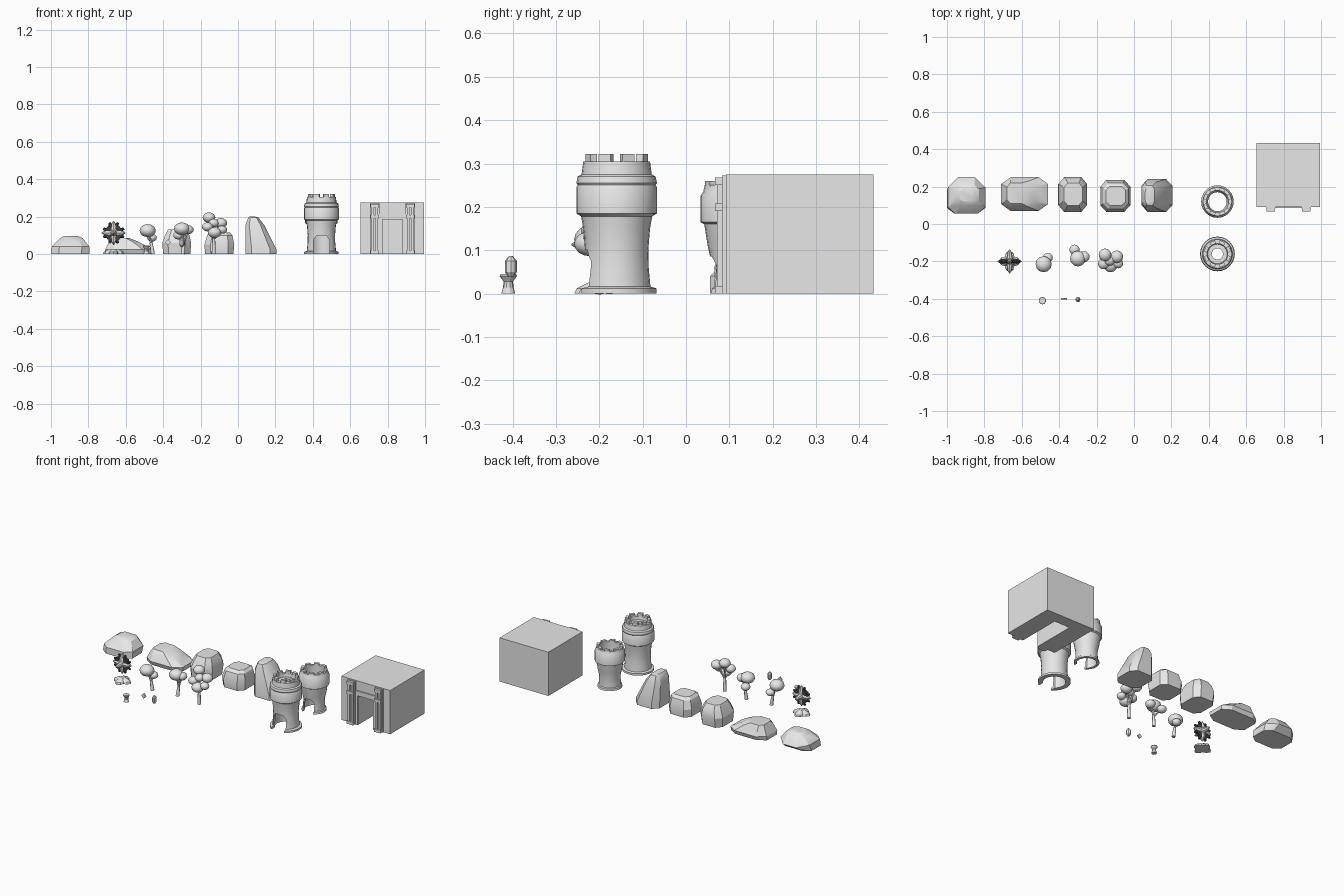
import bpy, bmesh, math
from mathutils import Vector, Matrix

if "Cube" in bpy.data.objects:
    bpy.data.objects.remove(bpy.data.objects["Cube"])


def material(name, value):
    m = bpy.data.materials.new(name)
    m.diffuse_color = (value, value, value, 1)
    m.use_nodes = True
    m.node_tree.nodes["Principled BSDF"].inputs["Base Color"].default_value = m.diffuse_color
    return m


GREY = material("light_grey", 0.8)
DARK = material("charcoal", 0.05)


def finish(name, bm, mat=GREY, smooth=None):
    bmesh.ops.recalc_face_normals(bm, faces=bm.faces)
    me = bpy.data.meshes.new(name)
    bm.to_mesh(me)
    bm.free()
    me.materials.append(mat)
    ob = bpy.data.objects.new(name, me)
    bpy.context.collection.objects.link(ob)
    if smooth:
        bpy.ops.object.select_all(action='DESELECT')
        ob.select_set(True)
        bpy.context.view_layer.objects.active = ob
        bpy.ops.object.shade_smooth_by_angle(angle=math.radians(smooth))
    return ob


def add_box(bm, x0, x1, y0, y1, z0, z1):
    size = Matrix.Diagonal((x1 - x0, y1 - y0, z1 - z0, 1))
    mid = Matrix.Translation(((x0 + x1) / 2, (y0 + y1) / 2, (z0 + z1) / 2))
    bmesh.ops.create_cube(bm, size=1, matrix=mid @ size)


def add_cone(bm, a, b, ra, rb, seg=8):
    a, b = Vector(a), Vector(b)
    rot = (b - a).to_track_quat('Z', 'Y').to_matrix().to_4x4()
    bmesh.ops.create_cone(bm, cap_ends=True, segments=seg, radius1=ra, radius2=rb,
                          depth=(b - a).length, matrix=Matrix.Translation((a + b) / 2) @ rot)


def add_ball(bm, c, r, u=12, v=8):
    bmesh.ops.create_uvsphere(bm, u_segments=u, v_segments=v, radius=1,
                              matrix=Matrix.Translation(c) @ Matrix.Diagonal((*r, 1)))


def add_prism(bm, pts, y0, y1):
    """Extrude an xz outline along y."""
    f = bm.faces.new([bm.verts.new((x, y0, z)) for x, z in pts])
    new = bmesh.ops.extrude_face_region(bm, geom=[f])['geom']
    bmesh.ops.translate(bm, vec=(0, y1 - y0, 0),
                        verts=[v for v in new if isinstance(v, bmesh.types.BMVert)])


def cut(ob, bm, name):
    cutter = finish(name, bm)
    cutter.hide_render = True
    cutter.hide_viewport = True
    mod = ob.modifiers.new("opening", 'BOOLEAN')
    mod.operation, mod.solver, mod.object = 'DIFFERENCE', 'EXACT', cutter


# Boulders: hull of stacked chamfered rectangles (x0, x1, y0, y1, z)
def rock(name, sections):
    bm = bmesh.new()
    for x0, x1, y0, y1, z in sections:
        cx, cy = (x1 - x0) * .2, (y1 - y0) * .2
        for x, y in ((x0 + cx, y0), (x1 - cx, y0), (x1, y0 + cy), (x1, y1 - cy),
                     (x1 - cx, y1), (x0 + cx, y1), (x0, y1 - cy), (x0, y0 + cy)):
            bm.verts.new((x, y, z))
    res = bmesh.ops.convex_hull(bm, input=bm.verts)
    inside = {g for g in res['geom_interior'] if isinstance(g, bmesh.types.BMVert)}
    bmesh.ops.delete(bm, geom=list(inside), context='VERTS')
    bmesh.ops.dissolve_limit(bm, angle_limit=.03, verts=bm.verts, edges=bm.edges)
    finish(name, bm, smooth=25)


rock("dome_rock", [(-1, -.795, .055, .21, 0), (-.995, -.795, .055, .23, .04),
                   (-.97, -.82, .085, .25, .03), (-.95, -.83, .1, .21, .085),
                   (-.93, -.86, .12, .19, .097)])
rock("sloping_rock", [(-.71, -.46, .08, .24, 0), (-.71, -.46, .07, .25, .025),
                      (-.69, -.53, .09, .23, .065), (-.68, -.58, .11, .22, .085)])
rock("round_rock", [(-.4, -.255, .07, .24, 0), (-.405, -.25, .065, .25, .06),
                    (-.39, -.26, .08, .24, .1), (-.375, -.275, .1, .22, .13)])
rock("square_rock", [(-.175, -.025, .07, .23, 0), (-.18, -.02, .065, .235, .05),
                     (-.165, -.03, .08, .22, .1), (-.15, -.045, .1, .2, .115)])
rock("tall_rock", [(.04, .205, .065, .24, 0), (.04, .205, .065, .24, .025),
                   (.04, .14, .085, .225, .155), (.055, .11, .1, .205, .195),
                   (.06, .09, .11, .19, .2)])


# Hollow watchtowers: a revolved wall section, battlements and an arched doorway
def tower(name, x, y, profile, merlon_r, z0, z1, door):
    seg = 24
    bm = bmesh.new()
    rings = [[bm.verts.new((x + r * math.cos(2 * math.pi * i / seg),
                            y + r * math.sin(2 * math.pi * i / seg), z))
              for i in range(seg)] for r, z in profile]
    for a, b in zip(rings, rings[1:] + rings[:1]):
        for i in range(seg):
            j = (i + 1) % seg
            bm.faces.new((a[i], a[j], b[j], b[i]))
    ob = finish(name + "_wall", bm, smooth=35)
    w, h = door
    bm = bmesh.new()
    add_prism(bm, [(x - w, -.02), (x + w, -.02), (x + w, h * .75), (x + w * .6, h),
                   (x - w * .6, h), (x - w, h * .75)], y - .2, y)
    cut(ob, bm, name + "_door_cutter")
    # battlements
    bm = bmesh.new()
    for k in range(8):
        b = bmesh.new()
        add_box(b, merlon_r - .017, merlon_r, -.015, .015, z0, z1)
        b.transform(Matrix.Translation((x, y, 0)) @ Matrix.Rotation((k + .5) * math.pi / 4, 4, 'Z'))
        tmp = bpy.data.meshes.new("tmp")
        b.to_mesh(tmp)
        bm.from_mesh(tmp)
        b.free()
        bpy.data.meshes.remove(tmp)
    finish(name + "_battlements", bm)


tower("large_tower", .446, -.16, [
    (.092, 0), (.092, .012), (.078, .016), (.074, .06), (.073, .1), (.077, .15), (.082, .178),
    (.093, .185), (.093, .245), (.09, .25), (.093, .255), (.09, .27), (.081, .275), (.077, .305),
    (.055, .305), (.052, .285), (.03, .285), (.03, .27), (.06, .265), (.06, .1), (.064, 0)],
    .072, .30, .322, (.043, .1))
tower("small_tower", .446, .12, [
    (.072, 0), (.07, .012), (.064, .016), (.061, .07), (.07, .11), (.078, .16),
    (.087, .165), (.087, .225), (.08, .235), (.077, .25), (.06, .25),
    (.06, .15), (.05, .07), (.056, 0)],
    .076, .245, .26, (.036, .085))

# Gatehouse block with a passage
bm = bmesh.new()
add_box(bm, .655, .995, .092, .433, 0, .275)
house = finish("gatehouse_block", bm)
bm = bmesh.new()
add_box(bm, .773, .88, 0, .36, -.05, .185)
cut(house, bm, "passage_cutter")

# Gate frame and ribbed pilasters with caps
bm = bmesh.new()
for s in (-1, 1):
    add_box(bm, *sorted((.8265 + s * .054, .8265 + s * .072)), .085, .1, 0, .215)
add_box(bm, .7545, .8985, .085, .1, .185, .215)
finish("gate_frame", bm)
bm = bmesh.new()
for s in (-1, 1):
    c = .8265 + s * .095
    add_box(bm, c - .026, c + .026, .083, .1, 0, .272)
    for d in (-.011, .011):
        add_box(bm, c + d - .007, c + d + .007, .072, .1, 0, .268)
    for z in (0, .19, .25):
        add_box(bm, c - .022, c + .022, .067, .1, z, z + .018)
finish("gate_pilasters", bm)


# Trees: bent trunk, branches and rounded leaf clumps (x, y, z, radius)
def tree(name, base, fork, clumps):
    bm = bmesh.new()
    add_cone(bm, base, fork, .011, .008)
    for x, y, z, r in clumps:
        add_cone(bm, fork, (x, y, z), .007, .004, 6)
    finish(name + "_trunk", bm, smooth=50)
    bm = bmesh.new()
    for x, y, z, r in clumps:
        add_ball(bm, (x, y, z), (r, r, r * .8))
    finish(name + "_leaves", bm, smooth=60)


tree("leaning_tree", (-.455, -.2, 0), (-.465, -.2, .06),
     [(-.483, -.215, .125, .043), (-.46, -.18, .087, .026)])
tree("forked_tree", (-.295, -.18, 0), (-.29, -.175, .06),
     [(-.3, -.185, .135, .042), (-.318, -.138, .1, .028), (-.267, -.175, .13, .03)])
tree("branching_tree", (-.13, -.2, 0), (-.13, -.2, .08),
     [(-.155, -.165, .195, .034), (-.092, -.175, .165, .034), (-.163, -.212, .145, .03),
      (-.125, -.222, .115, .036), (-.085, -.21, .13, .027), (-.13, -.195, .165, .028)])

# Floating spiked wheel
C = Vector((-.665, -.2, .113))
bm = bmesh.new()
add_cone(bm, C + Vector((0, -.009, 0)), C + Vector((0, .009, 0)), .047, .047, 16)
for k in range(8):
    a = (k + .5) * math.pi / 4
    d = Vector((math.cos(a), 0, math.sin(a)))
    add_cone(bm, C + d * .04, C + d * .06, .011, .006, 6)
finish("wheel_disc", bm, DARK)
bm = bmesh.new()
for d in ((1, 0, 0), (-1, 0, 0), (0, 0, 1), (0, 0, -1), (0, 1, 0), (0, -1, 0)):
    d = Vector(d)
    add_cone(bm, C + d * .01, C + d * .05, .018, .011)
    add_cone(bm, C + d * .05, C + d * .064, .011, .002)
finish("wheel_spikes", bm)

# Four pointed plinth beneath the wheel
bm = bmesh.new()
rows = []
for z, k in ((0, 1), (.012, .9), (.028, .35)):
    rows.append([bm.verts.new((-.665 + k * r * math.cos(i * math.pi / 8),
                               -.2 + k * r * math.sin(i * math.pi / 8), z))
                 for i, r in enumerate((.058, .05, .036, .05) * 4)])
for a, b in zip(rows, rows[1:]):
    for i in range(16):
        bm.faces.new((a[i], a[(i + 1) % 16], b[(i + 1) % 16], b[i]))
bm.faces.new(rows[0])
bm.faces.new(rows[-1])
finish("wheel_plinth", bm)

# Small pickups: flared pedestal, diamond and crystal
bm = bmesh.new()
for z0, z1, r0, r1 in ((0, .014, .016, .012), (.014, .028, .012, .011),
                       (.028, .04, .011, .02), (.04, .045, .02, .018)):
    add_cone(bm, (-.49, -.41, z0), (-.49, -.41, z1), r0, r1, 10)
finish("pedestal", bm)
bm = bmesh.new()
add_prism(bm, [(-.391, .063), (-.375, .047), (-.359, .063), (-.375, .079)], -.404, -.396)
finish("diamond", bm)
bm = bmesh.new()
for z0, z1, r0, r1 in ((.038, .05, .006, .014), (.05, .075, .014, .014), (.075, .087, .014, .004)):
    add_cone(bm, (-.3, -.404, z0), (-.3, -.404, z1), r0, r1, 8)
finish("crystal", bm)
